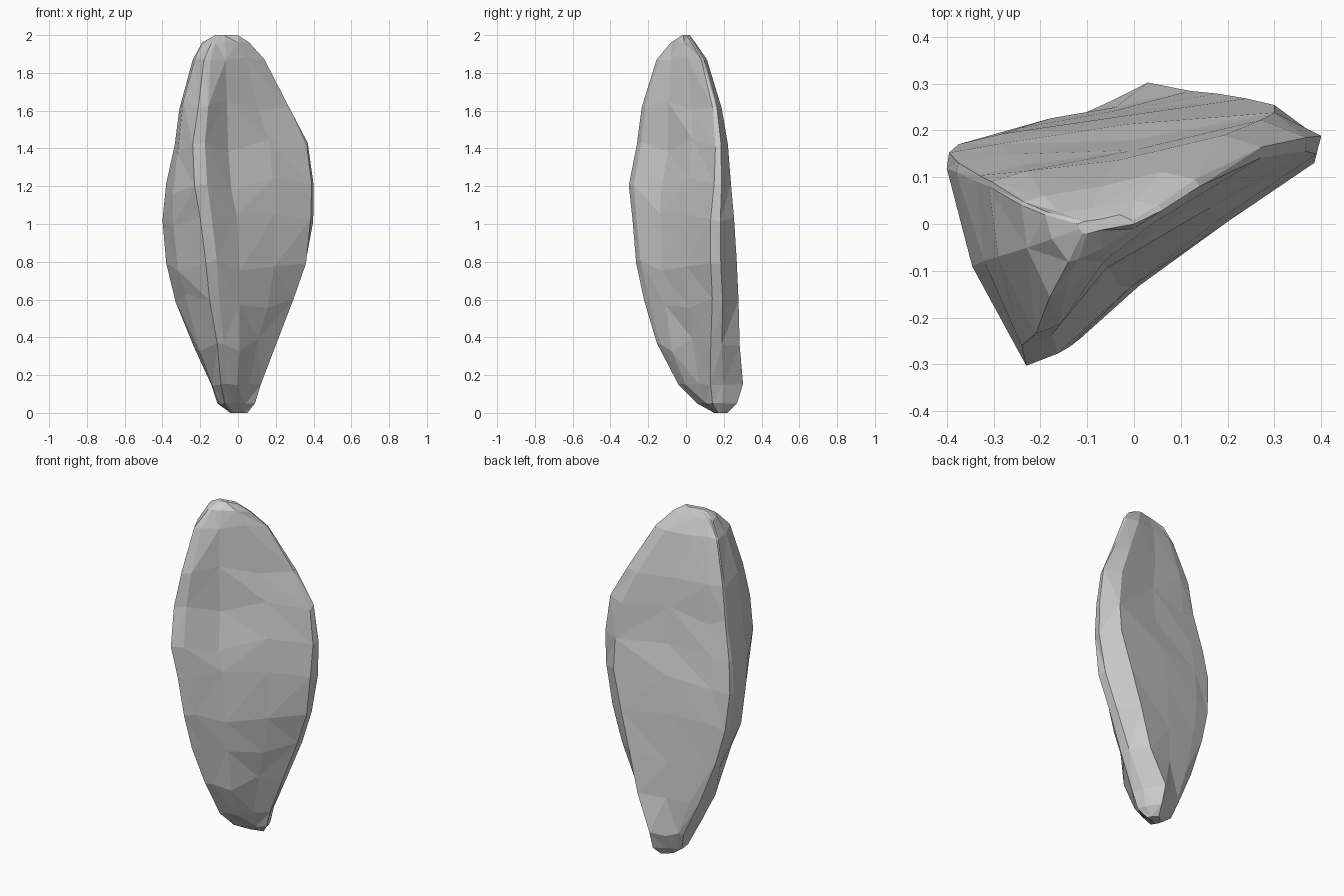
import bpy, bmesh, random
from mathutils import Vector

if "Cube" in bpy.data.objects:
    bpy.data.objects.remove(bpy.data.objects["Cube"])

random.seed(4)

# Each level: z, left corner xy, front ridge xy, right corner xy, back shoulder xy, front-face bulge
LEVELS = [
    (0.00, -0.04, 0.17, -0.03, 0.15, 0.05, 0.17, 0.01, 0.22, 0.00),
    (0.05, -0.11, 0.18, -0.07, 0.06, 0.09, 0.14, 0.03, 0.27, 0.01),
    (0.15, -0.14, 0.20, -0.09, -0.04, 0.12, 0.13, 0.03, 0.303, 0.02),
    (0.36, -0.235, 0.18, -0.11, -0.155, 0.20, 0.13, 0.12, 0.285, 0.02),
    (0.60, -0.33, 0.15, -0.15, -0.22, 0.295, 0.14, 0.18, 0.277, 0.01),
    (0.80, -0.38, 0.13, -0.17, -0.265, 0.36, 0.13, 0.24, 0.268, 0.00),
    (1.02, -0.40, 0.12, -0.20, -0.285, 0.385, 0.13, 0.30, 0.255, -0.01),
    (1.20, -0.38, 0.11, -0.23, -0.303, 0.39, 0.15, 0.30, 0.238, -0.025),
    (1.42, -0.335, 0.09, -0.24, -0.26, 0.365, 0.155, 0.27, 0.222, -0.03),
    (1.62, -0.31, 0.08, -0.21, -0.235, 0.27, 0.14, 0.19, 0.19, -0.02),
    (1.87, -0.24, 0.04, -0.18, -0.155, 0.14, 0.08, 0.06, 0.11, 0.01),
    (1.96, -0.19, 0.02, -0.14, -0.08, 0.06, 0.03, 0.00, 0.05, 0.01),
    (2.00, -0.12, 0.00, -0.11, -0.02, 0.00, 0.00, -0.03, 0.02, 0.00),
]


def section(level):
    """Rounded-off triangular outline of the rock at one height."""
    z, *v, bulge = level
    left, ridge, right, back = (Vector((v[i], v[i + 1], 0)) for i in range(0, 8, 2))
    side = right - ridge
    out = Vector((side.y, -side.x, 0)).normalized()
    flank = ridge - left
    flank_out = Vector((flank.y, -flank.x, 0)).normalized()
    ends = z in (0.0, 2.0)
    size = side.length
    low = max(0, min(1, (1.25 - z) / 0.35))  # back is fuller low down
    ring = [
        (left, 0),
        (left.lerp(ridge, 0.45) + flank_out * 0.08 * flank.length, 1),
        (ridge, 0),
        (ridge.lerp(right, 0.09) + out * 0.025 * size, 0),
        (ridge.lerp(right, 0.34) + out * bulge, 1),
        (ridge.lerp(right, 0.68) + out * bulge * 0.5, 1),
        (right, 0),
        (right.lerp(back, 0.4) + (right - left) * 0.06, 0),
        (back, 0),
        (back.lerp(left, 0.45) + Vector((0, (0.04 * low - 0.005) * size, 0)), 1),
        (back.lerp(left, 0.84) + Vector((0, (0.02 + 0.04 * low) * size, 0)), 1),
        (left + Vector((0.005, (0.02 + 0.04 * low) * size, 0)), 0),
    ]
    points = []
    for p, loose in ring:
        amount = 0 if ends else (1 if loose else 0.3)
        slide = random.uniform(-0.05, 0.05) * amount * min(1, z * 2, (2 - z) * 2)
        p.x = max(-0.4, min(0.4, p.x))
        points.append(p + Vector((0, random.uniform(-0.004, 0.004) * amount, z + slide)))
    return points


# Rock: loft the outlines, cap both ends, and split into flat irregular facets
bm = bmesh.new()
rings = [[bm.verts.new(p) for p in section(level)] for level in LEVELS]
n = len(rings[0])
for low, high in zip(rings, rings[1:]):
    for i in range(n):
        j = (i + 1) % n
        if random.random() < 0.5:
            bm.faces.new((low[i], low[j], high[j]))
            bm.faces.new((low[i], high[j], high[i]))
        else:
            bm.faces.new((low[i], low[j], high[i]))
            bm.faces.new((low[j], high[j], high[i]))
bm.faces.new(rings[0][::-1])
bm.faces.new(rings[-1])
bmesh.ops.recalc_face_normals(bm, faces=bm.faces)
mesh = bpy.data.meshes.new("rock")
bm.to_mesh(mesh)
bm.free()
bpy.context.collection.objects.link(bpy.data.objects.new("rock", mesh))
